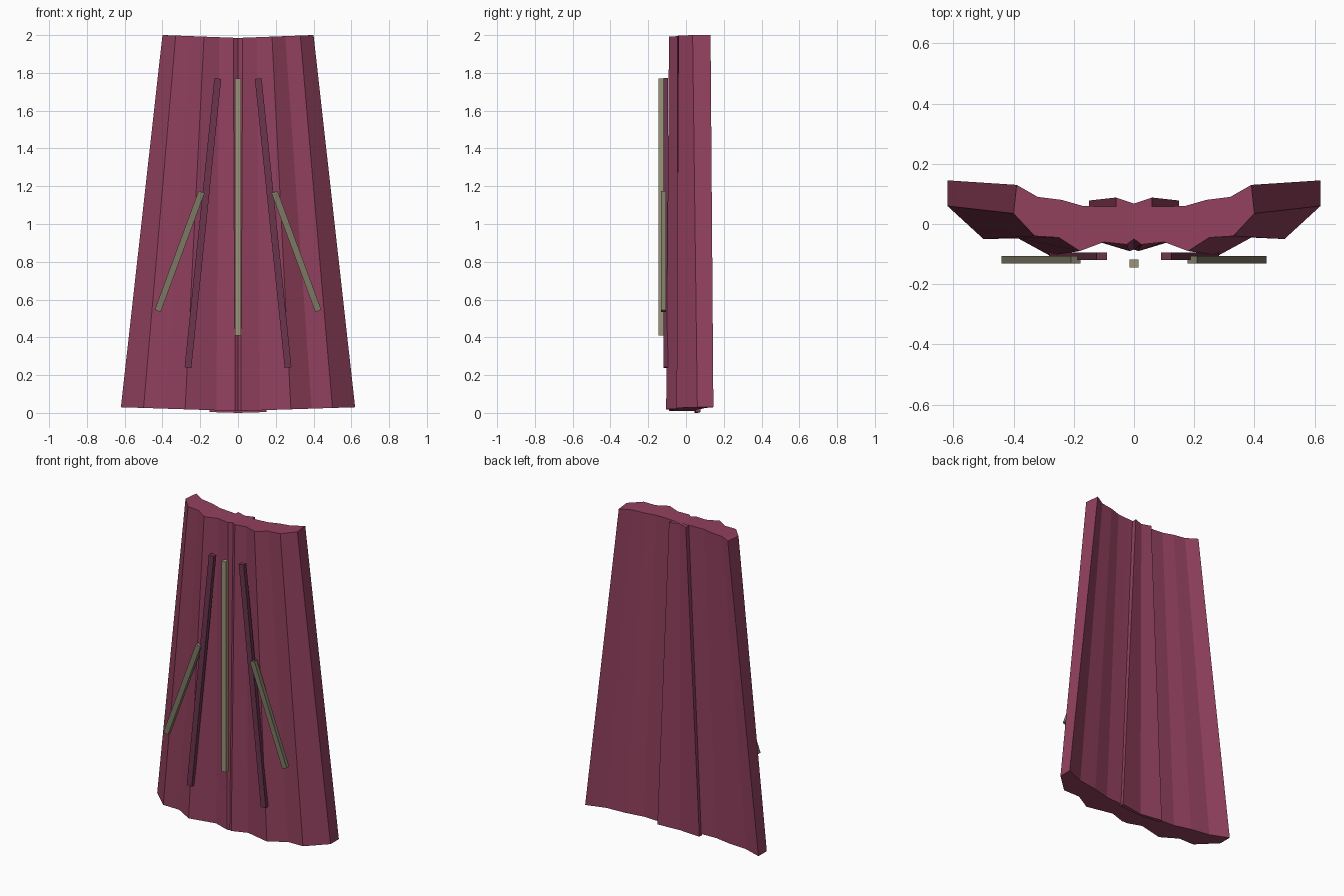
import bpy, bmesh, math

if "Cube" in bpy.data.objects:
    bpy.data.objects.remove(bpy.data.objects["Cube"])


def material(name, rgb):
    m = bpy.data.materials.new(name)
    m.diffuse_color = (*rgb, 1)
    m.use_nodes = True
    m.node_tree.nodes["Principled BSDF"].inputs["Base Color"].default_value = m.diffuse_color
    return m


CLOTH = material("cloth", (0.29, 0.053, 0.113))
FOLD = material("dark_cloth", (0.15, 0.036, 0.075))
PALE = material("pale_trim", (0.33, 0.30, 0.19))
OLIVE = material("olive_trim", (0.20, 0.19, 0.125))


def finish(name, bm, mat):
    bmesh.ops.recalc_face_normals(bm, faces=bm.faces)
    mesh = bpy.data.meshes.new(name)
    bm.to_mesh(mesh)
    bm.free()
    mesh.materials.append(mat)
    ob = bpy.data.objects.new(name, mesh)
    bpy.context.collection.objects.link(ob)
    return ob


def mirrored(half):
    return [(-x, y) for x, y in half[:0:-1]] + half


def pleated_sheet(name, top, bottom, top_z, bottom_z, mat):
    """Loft two (front, back) half-profiles, with z given as functions of x."""
    bm = bmesh.new()

    def row(half, z):
        return [bm.verts.new((x, y, z(abs(x)))) for x, y in mirrored(half)]

    tf, tb = (row(h, top_z) for h in top)
    bf, bb = (row(h, bottom_z) for h in bottom)
    for i in range(len(tf) - 1):
        for a, b in ((bf, tf), (tf, tb), (tb, bb), (bb, bf)):
            bm.faces.new((a[i], a[i + 1], b[i + 1], b[i]))
    for i in (0, -1):
        bm.faces.new((bf[i], tf[i], tb[i], bb[i]))
    return finish(name, bm, mat)


def strip(name, start, end, width, y0, y1, mat):
    """Straight bar between two (x, z) points on the front."""
    dx, dz = end[0] - start[0], end[1] - start[1]
    ln = math.hypot(dx, dz)
    nx, nz = -dz / ln * width / 2, dx / ln * width / 2
    bm = bmesh.new()
    loops = []
    for y in (y0, y1):
        loops.append([bm.verts.new((p[0] + s * nx, y, p[1] + s * nz))
                      for p, s in ((start, 1), (end, 1), (end, -1), (start, -1))])
    a, b = loops
    bm.faces.new(a)
    bm.faces.new(b[::-1])
    for i in range(4):
        j = (i + 1) % 4
        bm.faces.new((a[i], a[j], b[j], b[i]))
    return finish(name, bm, mat)


# Main pleated cape
top_front = [(0, -.05), (.025, -.068), (.10, -.06), (.18, -.09),
             (.25, -.045), (.33, -.04), (.40, .035)]
top_back = [(0, .055), (.03, .057), (.10, .058), (.17, .06),
            (.24, .08), (.32, .09), (.39, .13)]
hem_front = [(0, -.085), (.015, -.09), (.115, -.06), (.28, -.105),
             (.39, -.045), (.50, -.05), (.62, .06)]
hem_back = [(0, .055), (.05, .057), (.15, .058), (.26, .06),
            (.37, .085), (.50, .10), (.62, .145)]
pleated_sheet("cape", (top_front, top_back), (hem_front, hem_back),
              lambda x: 1.985 + .015 * min(1, x / .39),
              lambda x: .01 + .02 * x / .62, CLOTH)

# Flared panel down the middle of the back
pleated_sheet("back_panel",
              ([(0, .045), (.06, .05)], [(0, .068), (.06, .088)]),
              ([(0, .045), (.15, .05)], [(0, .06), (.15, .078)]),
              lambda x: 1.985, lambda x: .03 * x, CLOTH)

# Front trim strips
strip("centre_trim", (0, .41), (0, 1.77), .03, -.145, -.118, PALE)
for side, s in (("left", -1), ("right", 1)):
    strip(f"{side}_fold", (s * .265, .24), (s * .107, 1.77), .036, -.12, -.094, FOLD)
    strip(f"{side}_trim", (s * .425, .54), (s * .193, 1.17), .034, -.132, -.106, OLIVE)
